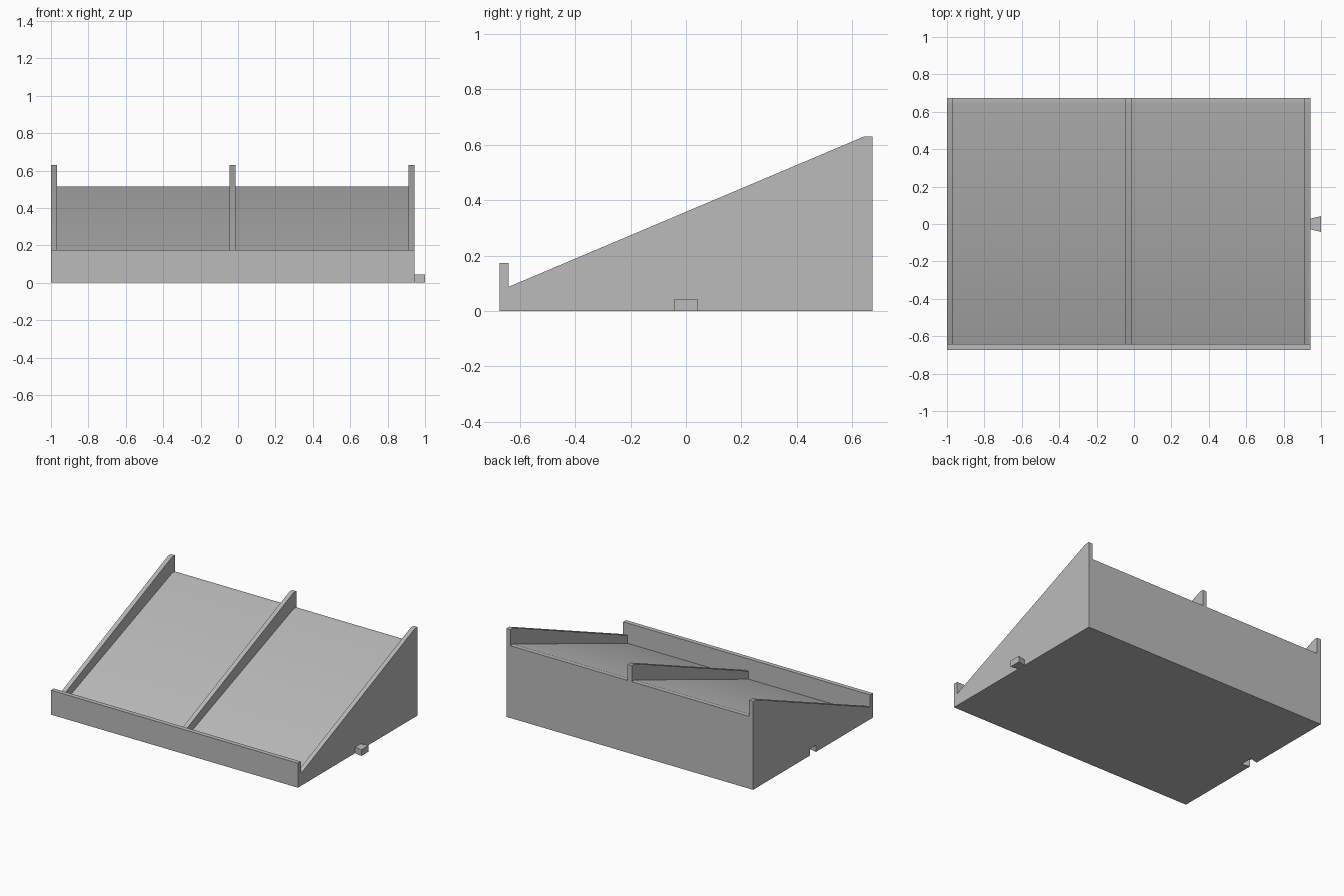
import bpy, bmesh, math

if "Cube" in bpy.data.objects:
    bpy.data.objects.remove(bpy.data.objects["Cube"])

grey = bpy.data.materials.new("plain grey")
grey.use_nodes = True
tone = (0.5, 0.5, 0.5, 1)
grey.diffuse_color = tone
grey.node_tree.nodes["Principled BSDF"].inputs["Base Color"].default_value = tone

LEFT, RIGHT, HALF_Y = -1.0, 0.943, 0.673
WALL = 0.032


def prism(name, outline, shift):
    """Solid between an outline of 3D points and its copy moved by shift."""
    bm = bmesh.new()
    face = bm.faces.new([bm.verts.new(p) for p in outline])
    top = bmesh.ops.extrude_face_region(bm, geom=[face])
    moved = [v for v in top["geom"] if isinstance(v, bmesh.types.BMVert)]
    bmesh.ops.translate(bm, verts=moved, vec=shift)
    bmesh.ops.recalc_face_normals(bm, faces=bm.faces)
    mesh = bpy.data.meshes.new(name)
    bm.to_mesh(mesh)
    bm.free()
    mesh.materials.append(grey)
    obj = bpy.data.objects.new(name, mesh)
    bpy.context.collection.objects.link(obj)
    return obj


def side_prism(name, x, width, profile):
    return prism(name, [(x, y, z) for y, z in profile], (width, 0, 0))


def dovetail(name, x, length, narrow, wide, bottom, top):
    outline = [(x, -narrow, bottom), (x + length, -wide, bottom),
               (x + length, wide, bottom), (x, narrow, bottom)]
    return prism(name, outline, (0, 0, top - bottom))


def combine(target, tool, operation):
    tool.hide_render = True
    mod = target.modifiers.new(operation, "BOOLEAN")
    mod.object, mod.operation, mod.solver = tool, operation, "EXACT"
    with bpy.context.temp_override(object=target, active_object=target):
        bpy.ops.object.modifier_apply(modifier=mod.name)
    bpy.data.objects.remove(tool)


# Sloped tray body with a raised front lip
lip_y = -HALF_Y + WALL
ridge_y = HALF_Y - WALL
body = side_prism("sloped_tray", LEFT, RIGHT - LEFT, [
    (-HALF_Y, 0), (HALF_Y, 0), (HALF_Y, 0.514), (ridge_y, 0.514),
    (lip_y, 0.03), (lip_y, 0.174), (-HALF_Y, 0.174)])

# Two side rails and a centre divider, merged into the tray
rail = [(lip_y - 0.01, 0.01), (HALF_Y, 0.45), (HALF_Y, 0.629),
        (ridge_y, 0.629), (lip_y, 0.087), (lip_y - 0.01, 0.087)]
for x in (LEFT, (LEFT + RIGHT - WALL) / 2, RIGHT - WALL):
    combine(body, side_prism("rail", x, WALL, rail), "UNION")

# Dovetail socket in one side
combine(body, dovetail("socket_cutter", LEFT - 0.001, 0.062, 0.032, 0.047, -0.05, 0.048), "DIFFERENCE")

# Dovetail connector on the other side
connector = dovetail("dovetail_connector", RIGHT, 1 - RIGHT, 0.029, 0.042, 0, 0.044)

# Clean flat areas and keep the main edges sharp
bm = bmesh.new()
bm.from_mesh(body.data)
bmesh.ops.dissolve_limit(bm, angle_limit=math.radians(0.5), verts=bm.verts, edges=bm.edges)
bm.to_mesh(body.data)
bm.free()
for obj in (body, connector):
    bpy.ops.object.select_all(action="DESELECT")
    obj.select_set(True)
    bpy.context.view_layer.objects.active = obj
    bpy.ops.object.shade_smooth_by_angle(angle=math.radians(30))
